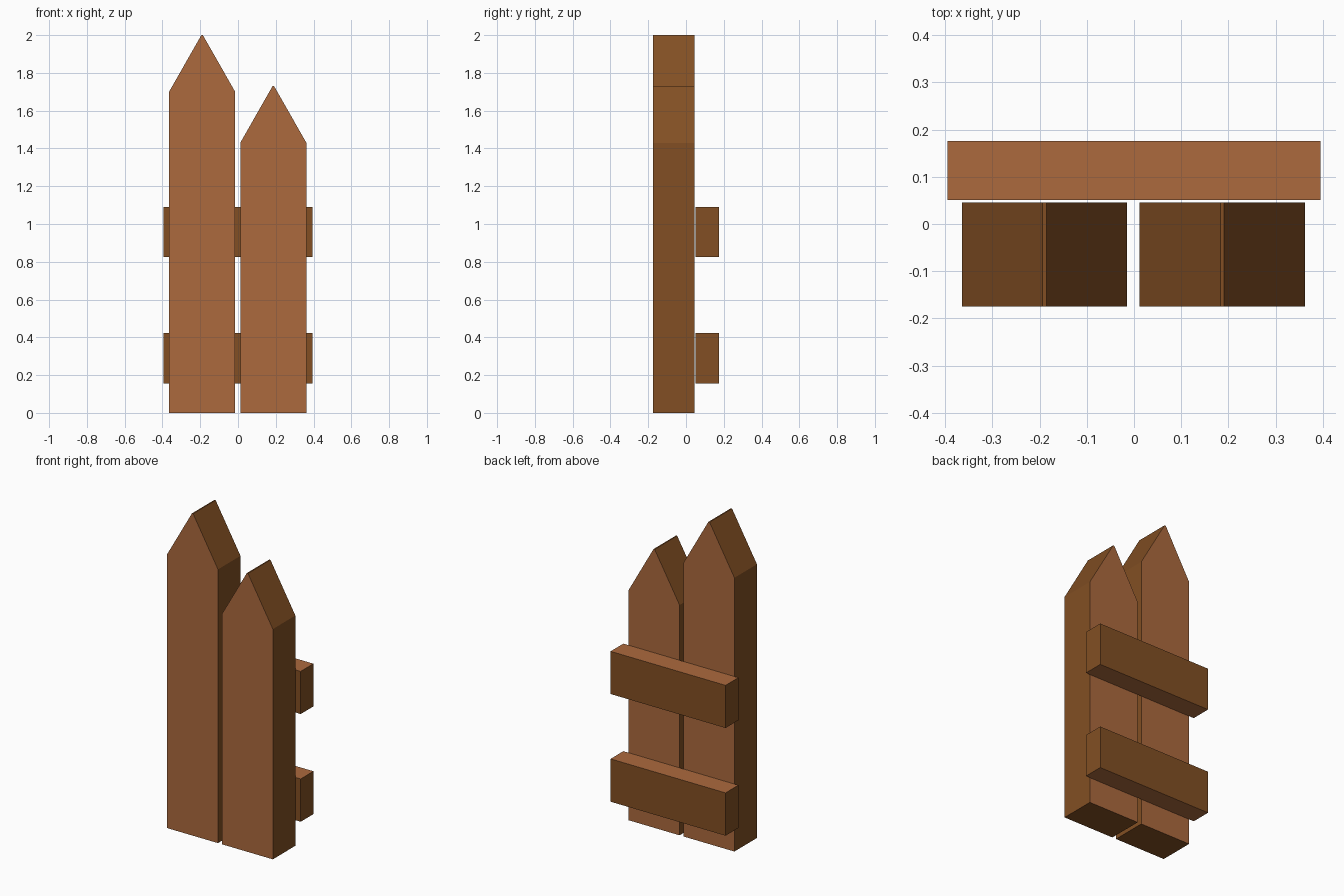
import bpy
import bmesh
from mathutils import Vector

if "Cube" in bpy.data.objects:
    bpy.data.objects.remove(bpy.data.objects["Cube"])


def flat_colour(name, rgb):
    mat = bpy.data.materials.new(name)
    mat.diffuse_color = (*rgb, 1.0)
    mat.use_nodes = True
    mat.node_tree.nodes["Principled BSDF"].inputs["Base Color"].default_value = mat.diffuse_color
    return mat


light_wood = flat_colour("light wood", (0.413, 0.144, 0.048))
dark_wood = flat_colour("dark wood", (0.223, 0.078, 0.0168))


def plank(name, profile, extrude):
    """Extrude a profile; the two caps are light wood, the rim is dark wood."""
    bm = bmesh.new()
    cap = bm.faces.new([bm.verts.new(p) for p in profile])
    result = bmesh.ops.extrude_face_region(bm, geom=[cap], use_keep_orig=True)
    moved = [g for g in result["geom"] if isinstance(g, bmesh.types.BMVert)]
    bmesh.ops.translate(bm, verts=moved, vec=extrude)
    bmesh.ops.recalc_face_normals(bm, faces=bm.faces)
    axis = Vector(extrude).normalized()
    for face in bm.faces:
        face.normal_update()
        face.material_index = 0 if abs(face.normal.dot(axis)) > 0.9 else 1
    mesh = bpy.data.meshes.new(name)
    bm.to_mesh(mesh)
    bm.free()
    mesh.materials.append(light_wood)
    mesh.materials.append(dark_wood)
    obj = bpy.data.objects.new(name, mesh)
    bpy.context.collection.objects.link(obj)
    return obj


# Pointed upright pickets with a very narrow flat tip
HALF, TIP, POINT = 0.175, 0.004, 0.30
FRONT, BACK = -0.175, 0.046
for name, x, top in (("tall_picket", -0.19, 2.0), ("short_picket", 0.187, 1.73)):
    outline = [(-HALF, 0), (HALF, 0), (HALF, top - POINT),
               (TIP, top), (-TIP, top), (-HALF, top - POINT)]
    plank(name, [(x + px, FRONT, pz) for px, pz in outline], (0, BACK - FRONT, 0))

# Horizontal rails behind the pickets
for name, z0, z1 in (("lower_rail", 0.156, 0.422), ("upper_rail", 0.825, 1.09)):
    base = [(-0.395, 0.051, z0), (0.395, 0.051, z0),
            (0.395, 0.176, z0), (-0.395, 0.176, z0)]
    plank(name, base, (0, 0, z1 - z0))
